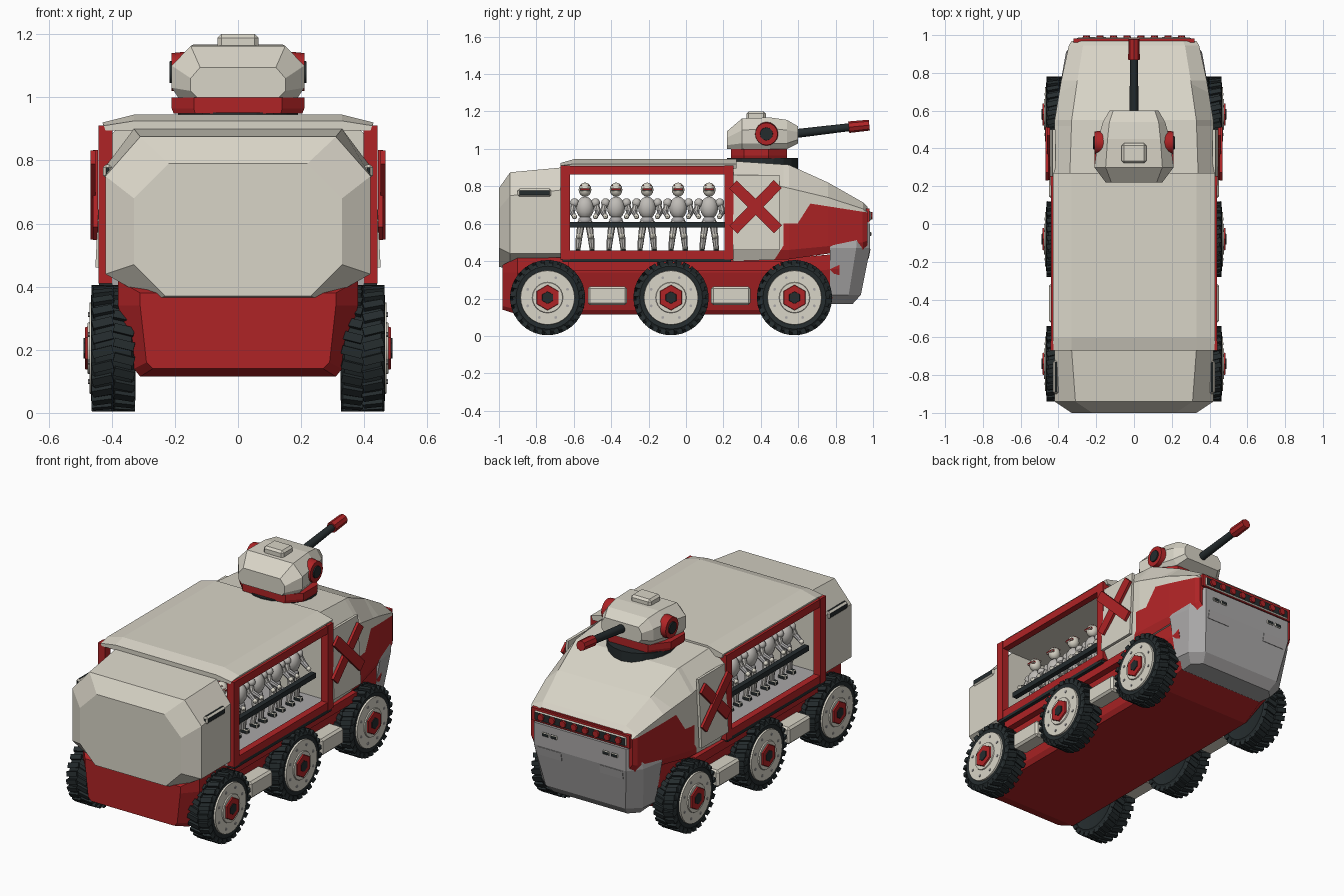
import bpy, bmesh, math
from mathutils import Vector, Matrix

if "Cube" in bpy.data.objects:
    bpy.data.objects.remove(bpy.data.objects["Cube"])

COLORS = {"cream": (.69, .66, .57), "red": (.43, .017, .019), "black": (.018, .025, .027),
          "grey": (.40, .39, .39), "armour": (.52, .50, .47)}
MATS = {}
for key, c in COLORS.items():
    MATS[key] = bpy.data.materials.new(key)
    MATS[key].diffuse_color = (*c, 1)
KEYS = list(COLORS)


class Part:
    """Collects coloured primitives into one mesh."""
    def __init__(self):
        self.bm = bmesh.new()

    def paint(self, verts, mat):
        for f in {f for v in verts for f in v.link_faces}:
            f.material_index = KEYS.index(mat)

    def box(self, c, size, mat, rot=None, bevel=0):
        m = Matrix.Translation(c) @ (rot or Matrix()) @ Matrix.Diagonal((*size, 1))
        vs = bmesh.ops.create_cube(self.bm, size=1, matrix=m)["verts"]
        self.paint(vs, mat)
        if bevel:
            es = list({e for v in vs for e in v.link_edges})
            bmesh.ops.bevel(self.bm, geom=es, offset=bevel, segments=1, affect='EDGES')

    def cyl(self, a, b, r1, r2, mat, n=12):
        a, b = Vector(a), Vector(b)
        m = Matrix.Translation((a + b) / 2) @ (b - a).to_track_quat('Z', 'Y').to_matrix().to_4x4()
        vs = bmesh.ops.create_cone(self.bm, cap_ends=True, segments=n, radius1=r1, radius2=r2,
                                   depth=(b - a).length, matrix=m)["verts"]
        self.paint(vs, mat)

    def ball(self, c, size, mat, u=12, v=8):
        m = Matrix.Translation(c) @ Matrix.Diagonal((*size, 1))
        vs = bmesh.ops.create_uvsphere(self.bm, u_segments=u, v_segments=v, radius=1, matrix=m)["verts"]
        self.paint(vs, mat)

    def loft(self, rings, mat):
        vs = [[self.bm.verts.new(p) for p in r] for r in rings]
        n = len(vs[0])
        for a, b in zip(vs, vs[1:]):
            for i in range(n):
                self.bm.faces.new((a[i], a[(i + 1) % n], b[(i + 1) % n], b[i]))
        self.bm.faces.new(vs[0])
        self.bm.faces.new(vs[-1])
        self.paint([v for r in vs for v in r], mat)
        bmesh.ops.recalc_face_normals(self.bm, faces=self.bm.faces[:])

    def cut(self, co, no):
        g = self.bm.verts[:] + self.bm.edges[:] + self.bm.faces[:]
        bmesh.ops.bisect_plane(self.bm, geom=g, plane_co=co, plane_no=no)

    def finish(self, name, smooth=False):
        used = sorted({f.material_index for f in self.bm.faces})
        for f in self.bm.faces:
            f.material_index = used.index(f.material_index)
        me = bpy.data.meshes.new(name)
        self.bm.to_mesh(me)
        self.bm.free()
        for i in used:
            me.materials.append(MATS[KEYS[i]])
        return place(name, me, smooth=smooth)


def place(name, me, loc=(0, 0, 0), turn=0.0, smooth=False):
    ob = bpy.data.objects.new(name, me)
    ob.location = loc
    ob.rotation_euler.z = turn
    bpy.context.collection.objects.link(ob)
    if smooth:
        bpy.ops.object.select_all(action='DESELECT')
        ob.select_set(True)
        bpy.context.view_layer.objects.active = ob
        bpy.ops.object.shade_smooth_by_angle(angle=math.radians(35))
    return ob


def across(y, half):
    """Symmetric cross-section at y from (x, z) points."""
    return [(x, y, z) for x, z in half] + [(-x, y, z) for x, z in reversed(half)]


def level(z, half):
    """Symmetric plan outline at z from (x, y) points."""
    return [(x, y, z) for x, y in half] + [(-x, y, z) for x, y in reversed(half)]


# lower hull with side sills
p = Part()
mid = [(.31, .115), (.33, .14), (.38, .34), (.38, .42)]
p.loft([across(-.98, [(.27, .14), (.29, .16), (.31, .34), (.31, .38)]), across(-.9, mid), across(.6, mid),
        across(.82, [(.28, .2), (.32, .22), (.36, .36), (.36, .44)])], "red")
for s in (-1, 1):
    p.box((s * .395, -.06, .375), (.05, 1.14, .05), "red")
p.finish("lower_hull")

# rear pod with side slots
p = Part()
p.loft([across(-1, [(.23, .37), (.33, .47), (.33, .68), (.22, .79)]),
        across(-.94, [(.27, .355), (.42, .44), (.42, .75), (.31, .875)]),
        across(-.67, [(.27, .39), (.42, .44), (.42, .78), (.33, .90)])], "cream")
for s in (-1, 1):
    p.box((s * .413, -.81, .765), (.03, .18, .045), "black", bevel=.01)
p.finish("rear_pod")

# roof
p = Part()
roof = [(.42, .895), (.43, .92), (.33, .945)]
p.loft([across(-.67, [(.42, .895), (.425, .91), (.33, .925)]), across(-.6, roof), across(.27, roof)], "cream")
p.finish("roof")

# troop bay floor, window frames and rails
p = Part()
p.box((0, -.21, .425), (.80, .92, .04), "grey")
p.finish("bay_floor")
p = Part()
for s in (-1, 1):
    for y in (-.645, .23):
        p.box((s * .42, y, .66), (.045, .05, .50), "red")
    for z in (.435, .885):
        p.box((s * .42, -.21, z), (.04, .86, .045), "red")
    p.box((s * .415, -.21, .405), (.05, .9, .02), "black")
p.finish("window_frames")
p = Part()
for s in (-1, 1):
    p.box((s * .345, -.21, .595), (.03, .84, .03), "black")
p.finish("bay_rails")

# cab with painted side patches
p = Part()
p.loft([across(.25, [(.40, .40), (.43, .46), (.43, .86), (.34, .935)]),
        across(.55, [(.40, .41), (.42, .46), (.42, .79), (.33, .915)]),
        across(.76, [(.37, .44), (.385, .48), (.385, .74), (.30, .82)]),
        across(.945, [(.33, .46), (.345, .50), (.345, .68), (.27, .715)]),
        across(.97, [(.31, .48), (.33, .51), (.33, .66), (.26, .69)])], "cream")
p.cut((0, .65, .71), (0, .05, .32))
p.cut((0, .50, .45), (0, .25, -.16))
p.cut((0, .52, .6), (0, 1, 0))
p.cut((0, .52, .6), (0, 0, 1))
for f in p.bm.faces:
    c = f.calc_center_median()
    below = (c.y - .65) * .05 + (c.z - .71) * .32 < 0
    right = (c.y - .5) * .25 - (c.z - .45) * .16 > 0 or (c.y > .52 and c.z < .6)
    if (abs(f.normal.x) > .3 and below and right) or f.normal.y > .9:
        f.material_index = KEYS.index("red")
p.finish("cab")

# nose plate with slots
p = Part()
p.loft([level(.17, [(.28, .76), (.29, .84), (.24, .89)]),
        level(.22, [(.34, .77), (.33, .87), (.26, .935)]),
        level(.47, [(.385, .77), (.36, .91), (.30, .985)]),
        level(.60, [(.34, .80), (.335, .92), (.30, .985)])], "grey")
for s in (-1, 1):
    for dx in (.17, .225):
        p.box((s * dx, .985, .545), (.045, .012, .022), "black", bevel=.004)
    p.box((s * .2, .976, .44), (.15, .012, .05), "grey", Matrix.Rotation(-.17, 4, 'X'))
p.finish("nose_plate")

# lamp strip
p = Part()
p.box((0, .972, .645), (.64, .02, .075), "red")
p.box((0, .978, .642), (.60, .02, .055), "black", bevel=.006)
for i in range(8):
    x = (i - 3.5) * .072
    p.cyl((x, .98, .642), (x, .998, .642), .022, .019, "red", 10)
p.finish("lamp_strip", True)

# door panels with crossed bars
p = Part()
for s in (-1, 1):
    p.box((s * .434, .375, .66), (.016, .25, .40), "cream", Matrix.Rotation(-s * .05, 4, 'Y'))
    for a, x in ((.80, .452), (-.78, .460)):
        p.box((s * x, .372, .69), (.016, .34, .06), "red", Matrix.Rotation(a, 4, 'X'))
p.finish("door_panels")

# side lockers between wheels
p = Part()
for s in (-1, 1):
    for y in (-.42, .24):
        p.box((s * .40, y, .215), (.10, .21, .10), "cream", bevel=.012)
p.finish("side_lockers")

# turret base
p = Part()
p.cyl((0, .41, .88), (0, .41, .952), .19, .19, "black", 20)
plan = [(.14, .24), (.21, .31), (.21, .44), (.13, .54)]
p.loft([level(.948, [(x * .97, y) for x, y in plan]), level(.965, plan), level(1.0, plan)], "red")
p.finish("turret_base")

# turret shell and hatch
p = Part()
p.loft([across(.22, [(.13, 1.0), (.15, 1.02), (.15, 1.06), (.12, 1.095)]),
        across(.30, [(.19, 1.0), (.21, 1.03), (.21, 1.10), (.15, 1.163)]),
        across(.45, [(.17, 1.0), (.19, 1.03), (.19, 1.11), (.14, 1.168)]),
        across(.54, [(.14, 1.0), (.165, 1.03), (.165, 1.10), (.13, 1.155)]),
        across(.60, [(.11, 1.03), (.13, 1.05), (.13, 1.09), (.11, 1.12)])], "cream")
p.box((0, .375, 1.175), (.13, .105, .05), "cream", bevel=.012)
p.finish("turret")

# turret side discs
p = Part()
for s in (-1, 1):
    p.cyl((s * .16, .43, 1.08), (s * .21, .43, 1.08), .065, .06, "red", 16)
    p.cyl((s * .2, .43, 1.08), (s * .217, .43, 1.08), .036, .034, "black", 12)
p.finish("turret_discs", True)

# cannon
p = Part()
p.cyl((0, .57, 1.08), (0, .89, 1.118), .024, .021, "black", 12)
p.cyl((0, .87, 1.116), (0, .98, 1.127), .031, .029, "red", 8)
p.finish("cannon", True)

# wheels: tyre, tread lugs, disc, hub and bolts, shared by all six
p = Part()
N = 32
tyre = [(-.06, .13), (-.07, .165), (-.058, .187), (.058, .187), (.07, .168), (.066, .148)]
p.loft([[(x, r * math.cos(i * math.tau / N), r * math.sin(i * math.tau / N)) for i in range(N)]
        for x, r in tyre], "black")
for i in range(26):
    for s in (-1, 1):
        turn = Matrix.Rotation((i + .25 * s) * math.tau / 26, 4, 'X')
        p.box(turn @ Vector((s * .034, 0, .187)), (.066, .027, .026), "black",
              turn @ Matrix.Rotation(s * .25, 4, 'Z'))
p.cyl((.02, 0, 0), (.076, 0, 0), .152, .144, "cream", N)
p.cyl((.07, 0, 0), (.082, 0, 0), .085, .08, "cream", 24)
p.cyl((.07, 0, 0), (.090, 0, 0), .072, .066, "red", 6)
p.cyl((.08, 0, 0), (.094, 0, 0), .036, .032, "black", 6)
for i in range(8):
    a = (i + .5) * math.tau / 8
    y, z = .115 * math.cos(a), .115 * math.sin(a)
    p.cyl((.07, y, z), (.080, y, z), .008, .008, "grey", 6)
wheel = p.finish("wheel", True)
wheel.location = (.395, -.74, .205)
for s in (-1, 1):
    for y in (-.74, -.08, .58):
        if (s, y) != (1, -.74):
            place("wheel", wheel.data, (s * .395, y, .205), 0 if s > 0 else math.pi)

# trooper facing +x, shared by both rows
p = Part()
p.ball((0, 0, .782), (.036, .034, .038), "cream")
p.box((.026, 0, .783), (.024, .054, .016), "red", bevel=.004)
p.box((-.004, 0, .806), (.05, .05, .01), "red", bevel=.004)
p.ball((0, 0, .685), (.04, .048, .06), "armour")
p.box((-.045, 0, .69), (.03, .06, .08), "grey", bevel=.008)
p.ball((0, 0, .618), (.03, .036, .024), "grey")
for s in (-1, 1):
    p.ball((0, s * .056, .712), (.024, .024, .024), "armour")
    p.cyl((0, s * .06, .71), (.015, s * .07, .66), .014, .017, "armour", 8)
    p.cyl((.01, s * .07, .665), (.06, s * .058, .64), .016, .012, "grey", 8)
    p.ball((.065, s * .056, .638), (.014, .014, .014), "cream", 8, 6)
    p.cyl((0, s * .02, .61), (.01, s * .03, .535), .021, .017, "armour", 8)
    p.ball((.014, s * .031, .535), (.018, .016, .018), "cream", 8, 6)
    p.cyl((.006, s * .031, .535), (0, s * .038, .465), .018, .014, "armour", 8)
    p.box((.01, s * .038, .457), (.05, .028, .026), "black", bevel=.005)
trooper = p.finish("trooper", True)
trooper.location = (.27, -.54, 0)
for s in (-1, 1):
    for i in range(5):
        if (s, i) != (1, 0):
            place("trooper", trooper.data, (s * .27, -.54 + i * .166, 0), 0 if s > 0 else math.pi)

for m in bpy.data.materials:
    if m.users and not m.is_grease_pencil:
        m.use_nodes = True
        m.node_tree.nodes["Principled BSDF"].inputs["Base Color"].default_value = m.diffuse_color
